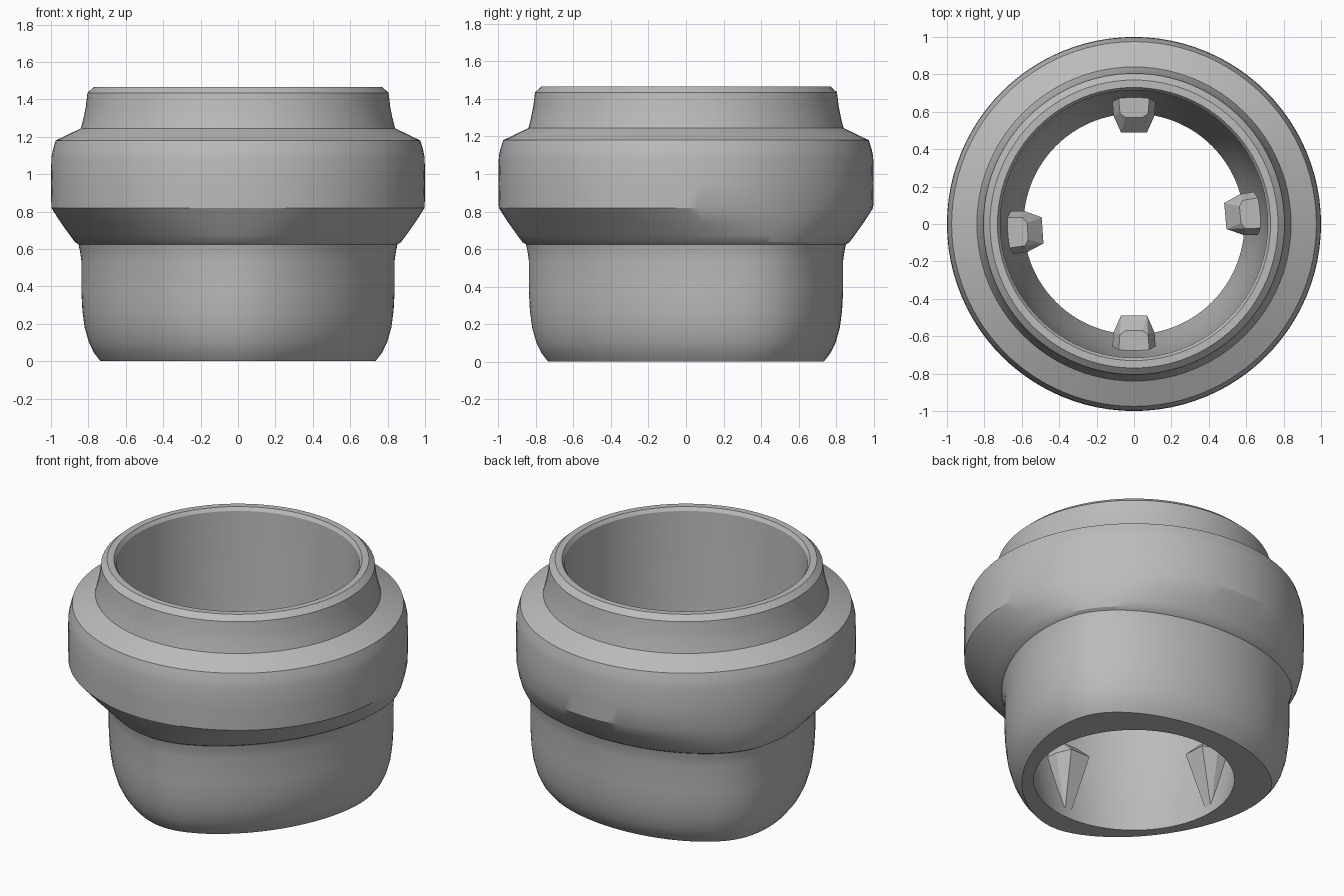
import bpy, bmesh, math
from mathutils import Vector, Matrix

cube = bpy.data.objects.get("Cube")
if cube:
    bpy.data.objects.remove(cube, do_unlink=True)

grey = bpy.data.materials.new("plain_grey")
grey.use_nodes = True
colour = (0.5, 0.5, 0.5, 1)
grey.diffuse_color = colour
grey.node_tree.nodes["Principled BSDF"].inputs["Base Color"].default_value = colour


def add_object(name, bm, smooth):
    bmesh.ops.recalc_face_normals(bm, faces=bm.faces)
    mesh = bpy.data.meshes.new(name)
    bm.to_mesh(mesh)
    bm.free()
    obj = bpy.data.objects.new(name, mesh)
    bpy.context.collection.objects.link(obj)
    mesh.materials.append(grey)
    if smooth:
        bpy.ops.object.select_all(action='DESELECT')
        obj.select_set(True)
        bpy.context.view_layer.objects.active = obj
        bpy.ops.object.shade_smooth_by_angle(angle=math.radians(30))
    return obj


def section_point(t, radius, lobe, z):
    """Point on a rounded three-lobed outline; lobe 0 gives a circle."""
    h = radius + lobe * (math.sin(t) + math.sin(3 * t))
    dh = lobe * (math.cos(t) + 3 * math.cos(3 * t))
    c, s = math.cos(t), math.sin(t)
    return Vector((h * c - dh * s, h * s + dh * c, z))


# Collar body: lofted closed profile of (radius, lobe amount, height)
L = 0.05
profile = [
    # lobed lower sleeve with rounded foot
    (0.735, L, 0), (0.77, L, 0.045), (0.797, L, 0.1), (0.82, L, 0.18),
    (0.832, L, 0.27), (0.838, L, 0.38), (0.838, L, 0.54), (0.845, L, 0.59), (0.853, L, 0.625),
    # underside blending from lobed to round
    (0.872, L, 0.637), (0.9, 0.043, 0.675), (0.95, 0.022, 0.745), (0.998, 0, 0.82),
    # round band and shoulder
    (1.0, 0, 0.95), (0.998, 0, 1.09), (0.99, 0, 1.13), (0.975, 0, 1.18), (0.84, 0, 1.245),
    # neck and rim
    (0.826, 0, 1.3), (0.814, 0, 1.36), (0.805, 0, 1.435), (0.77, 0, 1.467),
    (0.73, 0, 1.467), (0.715, 0, 1.445),
    # tapered bore
    (0.70, 0, 0.9), (0.68, 0, 0.5), (0.63, 0, 0.2), (0.59, 0, 0)]
SEG = 96
bm = bmesh.new()
rings = [[bm.verts.new(section_point(2 * math.pi * i / SEG, *p)) for i in range(SEG)]
         for p in profile]
for a, b in zip(rings, rings[1:] + rings[:1]):
    for i in range(SEG):
        j = (i + 1) % SEG
        bm.faces.new((a[i], a[j], b[j], b[i]))
add_object("collar_body", bm, True)

# Four tapered locking ribs inside the bore: (radius, half width, height)
rib = [(0.61, 0.02, 0.04), (0.72, 0.12, 0.4), (0.58, 0.11, 0.4), (0.49, 0.07, 0.4),
       (0.72, 0.085, 0.48), (0.59, 0.075, 0.48), (0.57, 0.045, 0.48), (0.66, 0.02, 0.04)]
for name, angle in (("left", 5), ("back", 90), ("right", 184), ("front", 270)):
    bm = bmesh.new()
    for r, w, z in rib:
        for side in (-1, 1):
            bm.verts.new((r, side * w, z))
    bmesh.ops.convex_hull(bm, input=bm.verts)
    bmesh.ops.dissolve_limit(bm, angle_limit=0.02, verts=bm.verts, edges=bm.edges)
    bmesh.ops.transform(bm, matrix=Matrix.Rotation(math.radians(angle), 4, 'Z'), verts=bm.verts)
    add_object(name + "_rib", bm, False)
